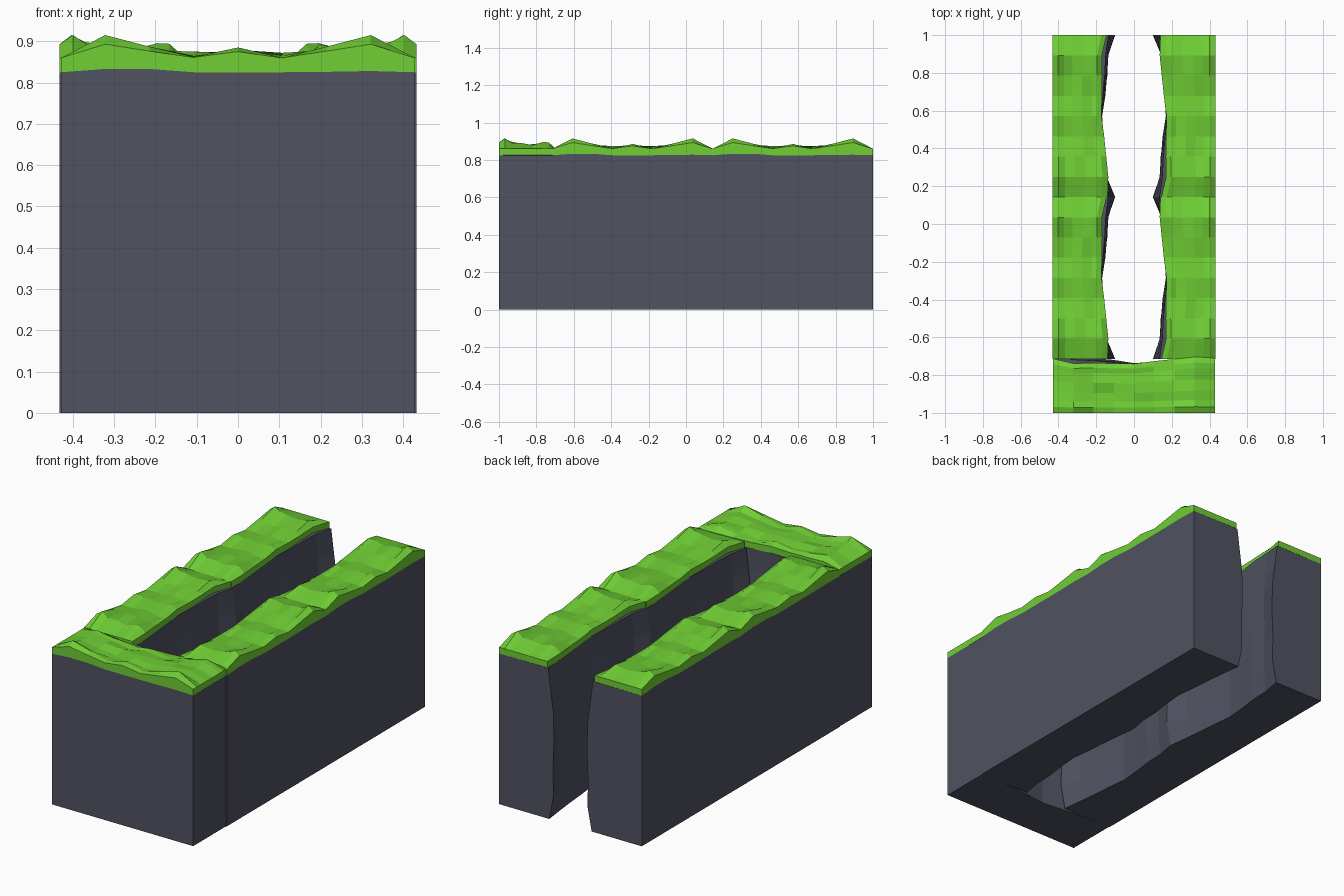
import bpy, bmesh, random
from math import pi

if "Cube" in bpy.data.objects:
    bpy.data.objects.remove(bpy.data.objects["Cube"])

random.seed(4)
L = 6 / 7            # tile length
W = 0.432            # half width of the whole block
S = [i / 8 * L for i in range(9)]


def material(name, rgb):
    m = bpy.data.materials.new(name)
    m.diffuse_color = (*rgb, 1)
    m.use_nodes = True
    m.node_tree.nodes["Principled BSDF"].inputs["Base Color"].default_value = m.diffuse_color
    return m


def loft(name, sections, mat):
    """Closed flat-shaded solid through a row of equal-sized cross-sections."""
    bm = bmesh.new()
    rings = [[bm.verts.new(p) for p in sec] for sec in sections]
    n = len(rings[0])
    for a, b in zip(rings, rings[1:]):
        for i in range(n):
            j = (i + 1) % n
            bm.faces.new((a[i], a[j], b[j], b[i]))
    bm.faces.new(rings[0])
    bm.faces.new(rings[-1])
    bmesh.ops.recalc_face_normals(bm, faces=bm.faces)
    me = bpy.data.meshes.new(name)
    bm.to_mesh(me)
    bm.free()
    me.materials.append(mat)
    return me


def jit(a):
    return random.uniform(-a, a)


# Tile profile along its length: inner lip, ridge height, turf underside
lip = [.145, .17, .168, .17, .172, .158, .147, .136, .14]
ridge = [0, .055, .027, .002, .025, 0, .027, .055, 0]
under = [.825, .833, .833, .825, .825, .825, .826, .828, .825]

# Rock: flat outside, bulging inner face
rock_top = [.135, .15, .155, .165, .172, .165, .155, .142, .135]
rock_mid = [.103, .139, .142, .155, .171, .165, .156, .144, .103]
levels = [(.70, .5), (.58, 1), (.42, 1.1), (.28, .9), (.13, 1), (0, .2)]
rock_secs = []
for i, s in enumerate(S):
    sec = [(W, s, 0), (W, s, under[i]), (rock_top[i], s, under[i])]
    for z, k in levels:
        x = rock_top[i] + (rock_mid[i] - rock_top[i]) * k
        sec.append((x + (jit(.004) if 0 < i < 8 else 0), s, z))
    rock_secs.append(sec)
rock = loft("rock_tile", rock_secs, material("rock", (.08, .085, .12)))

# Turf: ridged bumpy top over a thin vertical rim
cross = [(0, .6), (.11, 1), (.23, .6), (.4, .5), (.6, .45), (.8, .5), (.9, .4), (1, .1)]
turf_secs = []
for i, s in enumerate(S):
    sec = [(W, s, under[i])]
    for k, (t, b) in enumerate(cross):
        x = W + (lip[i] - W) * t
        bump = random.uniform(-.006, .014) if 1 < k < 7 and 0 < i < 8 else 0
        sec.append((x, s, .86 + ridge[i] * b + bump))
    sec.append((lip[i], s, under[i] + .001))
    turf_secs.append(sec)
turf = loft("turf_tile", turf_secs, material("grass", (.16, .62, .035)))

# The same tile placed along the right wall, left wall and closed end
places = [
    ("right_wall_rear", (0, 1 - L), 0),
    ("right_wall_front", (0, 1 - 2 * L), 0),
    ("left_wall_rear", (0, 1), pi),
    ("left_wall_front", (0, 1 - L), pi),
    ("end_wall", (-L / 2, W - 1), -pi / 2),
]
for name, (x, y), angle in places:
    for part, mesh in (("rock", rock), ("grass", turf)):
        ob = bpy.data.objects.new(f"{name}_{part}", mesh)
        ob.location = (x, y, 0)
        ob.rotation_euler.z = angle
        bpy.context.collection.objects.link(ob)
